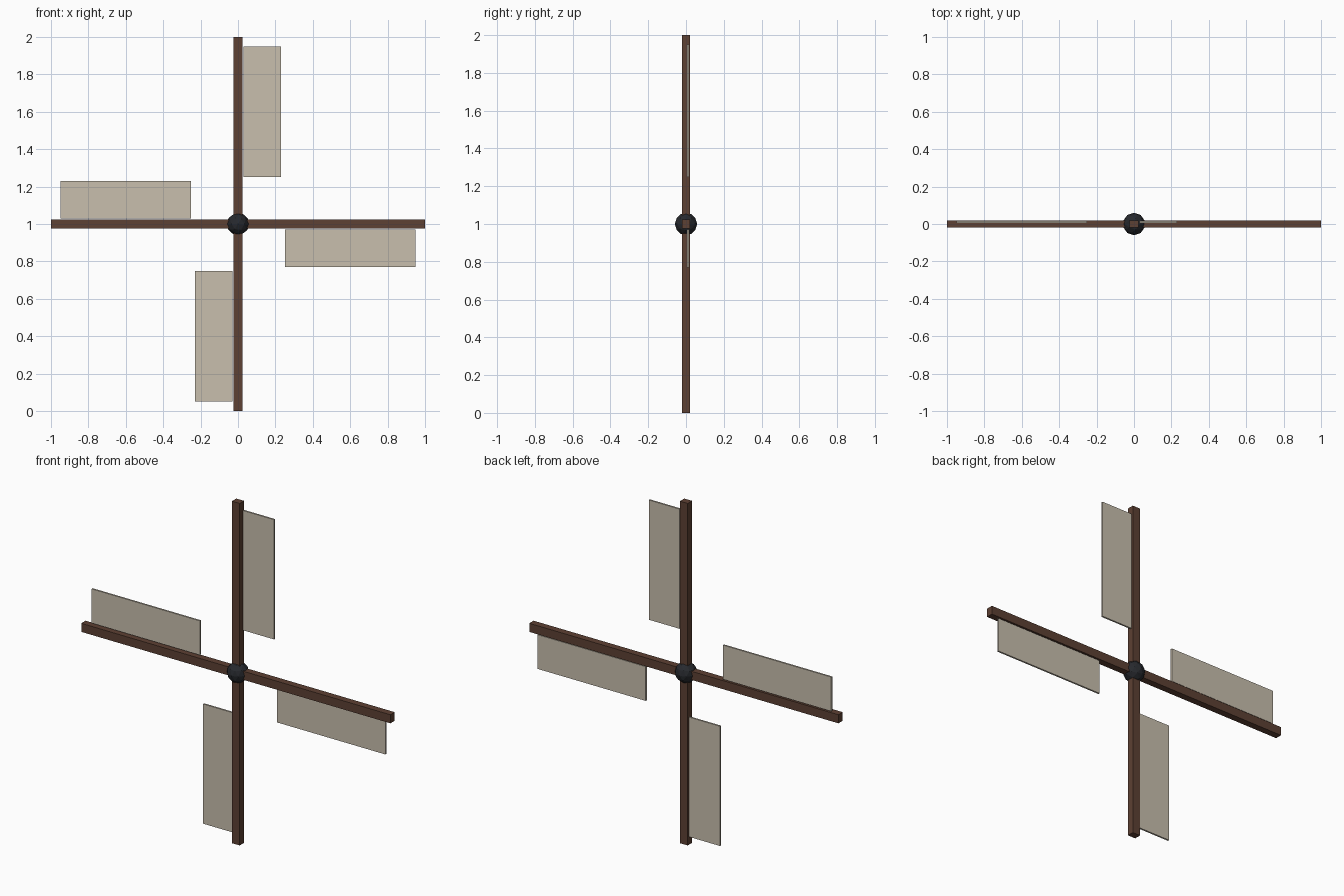
import bpy
import math
from mathutils import Matrix

if "Cube" in bpy.data.objects:
    bpy.data.objects.remove(bpy.data.objects["Cube"])

CENTRE = Matrix.Translation((0, 0, 1))


def material(name, color):
    m = bpy.data.materials.new(name)
    m.diffuse_color = color
    m.use_nodes = True
    m.node_tree.nodes["Principled BSDF"].inputs["Base Color"].default_value = m.diffuse_color
    return m


WOOD = material("dark_wood", (0.11, 0.052, 0.033, 1))
CLOTH = material("sail_cloth", (0.58, 0.52, 0.42, 0.85))
IRON = material("dark_iron", (0.02, 0.022, 0.027, 1))


def box(name, lo, hi, mat, angle=0):
    """Box between two corners, turned about the hub's y axis."""
    size = [b - a for a, b in zip(lo, hi)]
    mid = [(a + b) / 2 for a, b in zip(lo, hi)]
    bpy.ops.mesh.primitive_cube_add(size=1)
    ob = bpy.context.object
    ob.name = name
    ob.data.transform(CENTRE @ Matrix.Rotation(angle, 4, 'Y')
                      @ Matrix.Translation(mid) @ Matrix.Diagonal((*size, 1)))
    ob.data.materials.append(mat)
    return ob


# Two crossed spars
for i, name in enumerate(("vertical_spar", "horizontal_spar")):
    box(name, (-0.025, -0.02, -1), (0.025, 0.02, 1), WOOD, i * math.pi / 2)

# Four sail panels, each on the clockwise side of its spar
for i in range(4):
    box(f"sail_{i + 1}", (0.03, 0.005, 0.25), (0.23, 0.015, 0.95), CLOTH,
        i * math.pi / 2)

# Faceted hub
bpy.ops.mesh.primitive_ico_sphere_add(subdivisions=2, radius=0.06, location=(0, 0, 1))
hub = bpy.context.object
hub.name = "hub"
hub.data.materials.append(IRON)
